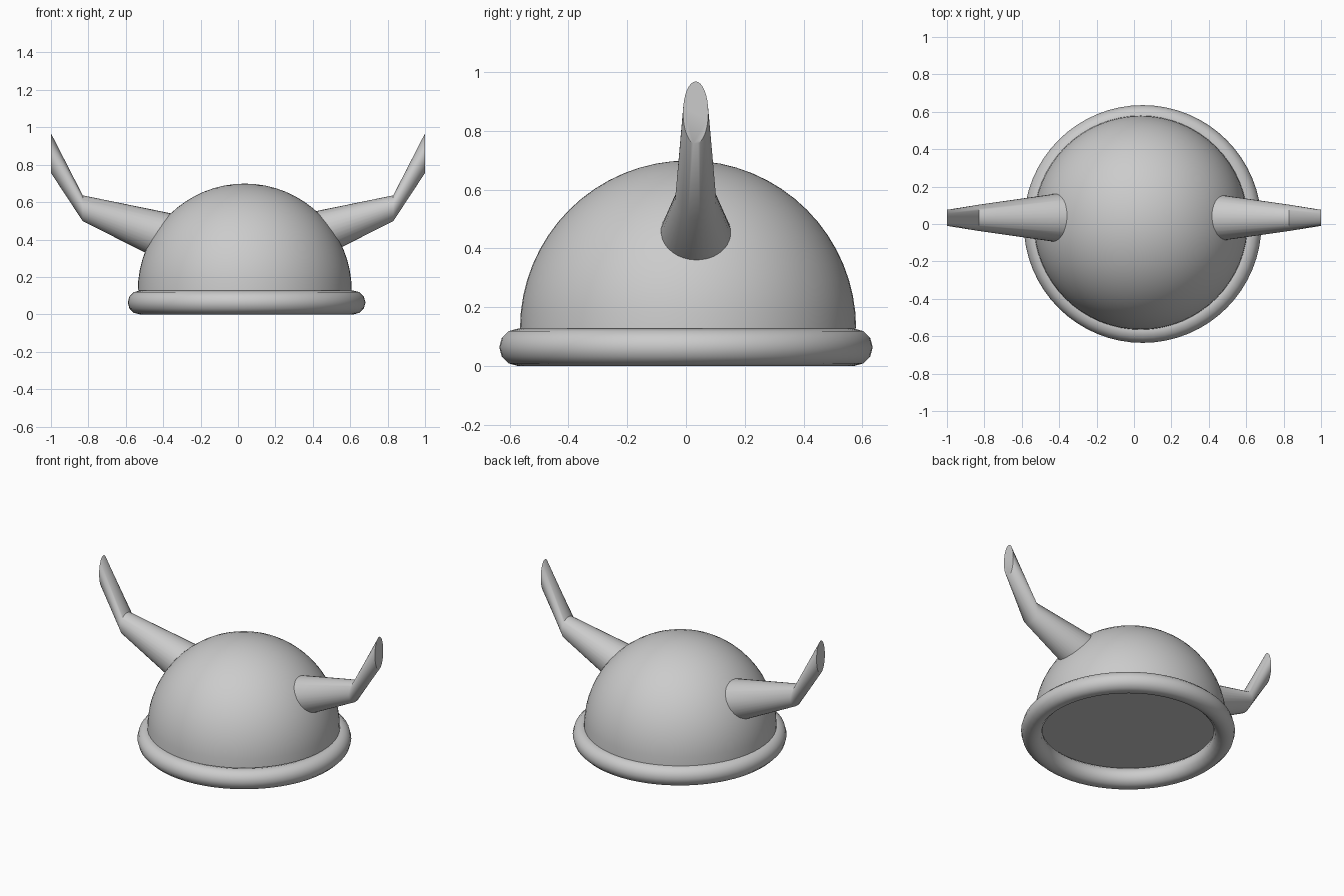
import bpy, bmesh, math

if "Cube" in bpy.data.objects:
    bpy.data.objects.remove(bpy.data.objects["Cube"])


def finish(bm, name):
    bmesh.ops.recalc_face_normals(bm, faces=bm.faces)
    mesh = bpy.data.meshes.new(name)
    bm.to_mesh(mesh)
    bm.free()
    obj = bpy.data.objects.new(name, mesh)
    bpy.context.collection.objects.link(obj)
    smooth(obj)


def smooth(obj):
    bpy.ops.object.select_all(action='DESELECT')
    obj.select_set(True)
    bpy.context.view_layer.objects.active = obj
    bpy.ops.object.shade_smooth_by_angle(angle=math.radians(35))


# Helmet dome: upper half of a sphere, closed flat underneath
bm = bmesh.new()
bmesh.ops.create_uvsphere(bm, u_segments=64, v_segments=32, radius=0.572)
bmesh.ops.bisect_plane(bm, geom=bm.verts[:] + bm.edges[:] + bm.faces[:],
                       plane_co=(0, 0, 0), plane_no=(0, 0, 1), clear_inner=True)
bmesh.ops.holes_fill(bm, edges=[e for e in bm.edges if e.is_boundary])
bmesh.ops.translate(bm, verts=bm.verts, vec=(0.036, 0.007, 0.127))
finish(bm, "helmet_dome")

# Rolled brim
bpy.ops.mesh.primitive_torus_add(major_segments=64, minor_segments=12,
                                 major_radius=0.572, minor_radius=0.0635,
                                 location=(0.046, 0, 0.0635))
brim = bpy.context.object
brim.name = "brim"
smooth(brim)

# Horn sections: distance from centre, height, half width, half height
SECTIONS = [(0.30, 0.380, 0.146, 0.148),
            (0.83, 0.567, 0.070, 0.069),
            (1.00, 0.862, 0.043, 0.106)]
SIDES = 32


def horn(name, side):
    bm = bmesh.new()
    rings = []
    for x, z, hy, hz in SECTIONS:
        rings.append([bm.verts.new((side * x,
                                    0.033 + hy * math.cos(2 * math.pi * i / SIDES),
                                    z + hz * math.sin(2 * math.pi * i / SIDES)))
                      for i in range(SIDES)])
    for a, b in zip(rings, rings[1:]):
        for i in range(SIDES):
            j = (i + 1) % SIDES
            bm.faces.new((a[i], a[j], b[j], b[i]))
    bm.faces.new(rings[0])
    bm.faces.new(rings[-1])
    finish(bm, name)


# Bent horns with vertical cut tips
horn("horn_left", -1)
horn("horn_right", 1)
